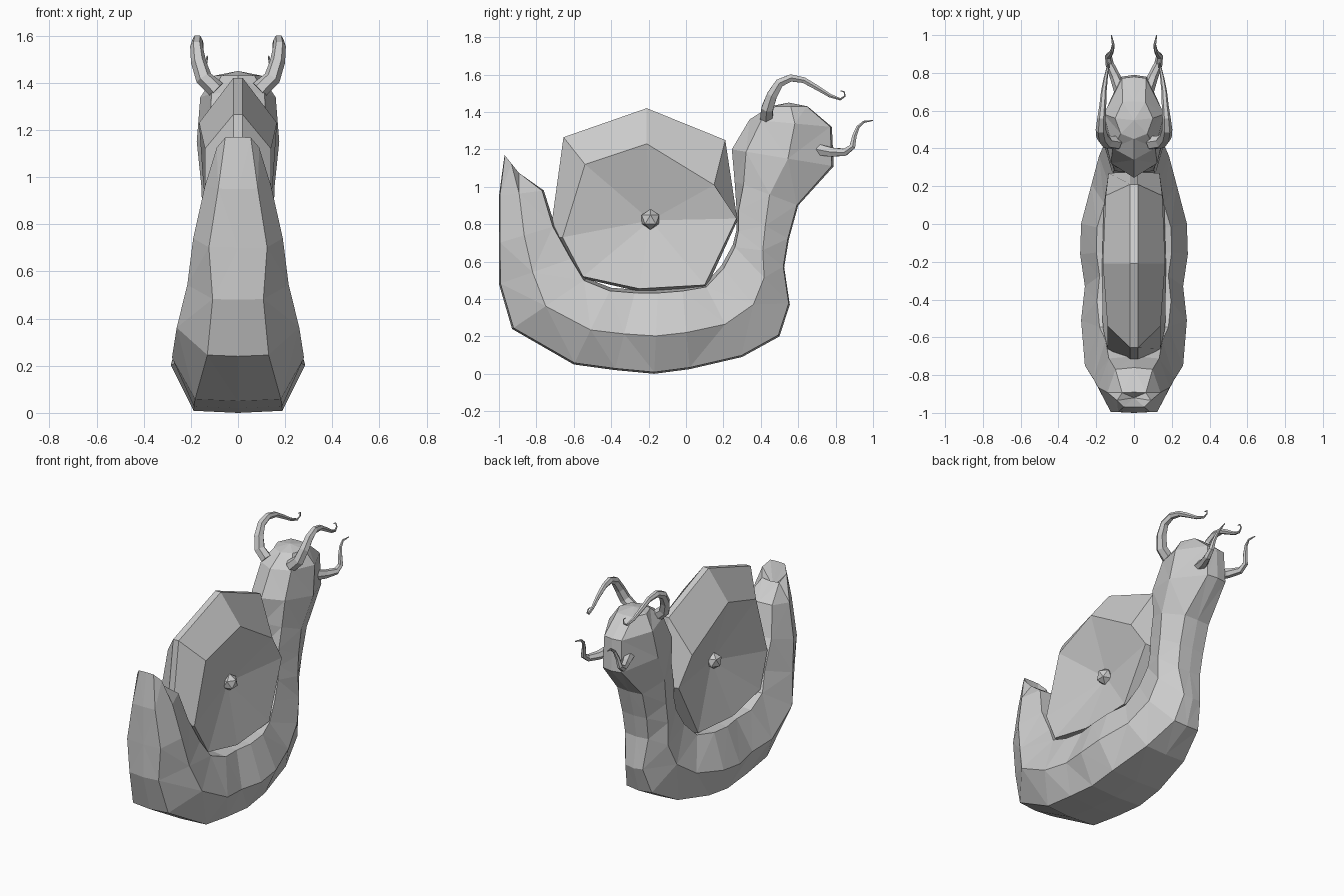
import bpy, bmesh, math
from mathutils import Vector

if "Cube" in bpy.data.objects:
    bpy.data.objects.remove(bpy.data.objects["Cube"])

grey = bpy.data.materials.new("pale grey")
grey.diffuse_color = (0.6, 0.6, 0.6, 1)
grey.use_nodes = True
grey.node_tree.nodes["Principled BSDF"].inputs["Base Color"].default_value = grey.diffuse_color


def finish(name, bm, triangulate=False):
    if triangulate:
        bmesh.ops.triangulate(bm, faces=bm.faces[:])
    bmesh.ops.recalc_face_normals(bm, faces=bm.faces[:])
    me = bpy.data.meshes.new(name)
    bm.to_mesh(me)
    bm.free()
    me.materials.append(grey)
    ob = bpy.data.objects.new(name, me)
    bpy.context.collection.objects.link(ob)
    return ob


def loft(bm, rings, centres):
    """Skin closed rings and close both ends with a fan."""
    vs = [[bm.verts.new(p) for p in r] for r in rings]
    n = len(vs[0])
    for a, b in zip(vs, vs[1:]):
        for i in range(n):
            j = (i + 1) % n
            bm.faces.new((a[i], a[j], b[j], b[i]))
    for r, c in zip((vs[0], vs[-1]), centres):
        m = bm.verts.new(c)
        for i in range(n):
            bm.faces.new((r[i], r[(i + 1) % n], m))


# Body: outer point (y, z), inner point (y, z), half width, outer flat share
sections = [
    (-.97, 1.17, -.89, 1.07, .09, .6),
    (-1.0, .95, -.76, .98, .14, .6),
    (-1.0, .70, -.70, .79, .19, .65),
    (-1.0, .48, -.60, .62, .215, .5),
    (-.93, .24, -.53, .51, .26, .5),
    (-.60, .05, -.40, .46, .28, .65),
    (-.38, .02, -.27, .45, .26, .72),
    (-.17, .00, -.15, .45, .285, .66),
    (.02, .025, -.02, .46, .28, .66),
    (.30, .09, .10, .48, .225, .65),
    (.50, .20, .19, .58, .185, .5),
    (.555, .37, .25, .69, .16, .4),
    (.525, .57, .27, .77, .155, .55),
    (.55, .72, .27, .88, .15, .6),
    (.60, .90, .26, 1.03, .155, .6),
    (.79, 1.11, .245, 1.20, .175, .4),
    (.78, 1.32, .34, 1.36, .16, .4),
    (.65, 1.43, .45, 1.43, .10, .6),
]
rings = []
for k, (oy, oz, iy, iz, w, f) in enumerate(sections):
    top = .86 if k > 13 else .96      # head is pointed behind, trunk is flat
    half = [(0, 0), (f * w, .02), (w, .45), (.7 * w, top), (0, 1)]
    pts = half + [(-x, t) for x, t in half[3:0:-1]]
    rings.append([(x, oy + (iy - oy) * t, oz + (iz - oz) * t) for x, t in pts])
bm = bmesh.new()
loft(bm, rings, [(0, -.92, 1.02), (0, .55, 1.45)])
finish("body", bm, True)

# Shell: narrow ridge, slanted rim, sunken disc on both sides
ridge = [(-.21, 1.42), (.21, 1.25), (.275, .82), (.11, .46),
         (-.25, .44), (-.55, .51), (-.73, .72), (-.655, 1.265)]
face = [(-.21, 1.23, .165), (.15, 1.01, .15), (.27, .83, .135), (.10, .475, .16),
        (-.25, .455, .17), (-.55, .52, .165), (-.66, .73, .14), (-.54, 1.12, .14)]
bm = bmesh.new()
loft(bm, [[(x, y, z) for y, z, x in face],
          [(.02, y, z) for y, z in ridge],
          [(-.02, y, z) for y, z in ridge],
          [(-x, y, z) for y, z, x in face]],
     [(.055, -.19, .82), (-.055, -.19, .82)])
finish("shell", bm)

# Hub knob in the middle of each shell side
for s, side in ((1, "right"), (-1, "left")):
    bm = bmesh.new()
    bmesh.ops.create_icosphere(bm, subdivisions=1, radius=.055)
    bmesh.ops.translate(bm, verts=bm.verts[:], vec=(s * .07, -.19, .825))
    finish("shell_knob_" + side, bm)


def feeler(name, path, sign):
    """Tapered tube; path points are (x, y, z, radius)."""
    pts = [Vector((sign * p[0], p[1], p[2])) for p in path]
    rings = []
    for i, p in enumerate(pts):
        d = (pts[min(i + 1, len(pts) - 1)] - pts[max(i - 1, 0)]).normalized()
        u = Vector((1, 0, 0))
        u = (u - d * u.dot(d)).normalized()
        v = d.cross(u)
        rings.append([p + path[i][3] * (u * math.cos(k * math.pi / 3)
                      + v * math.sin(k * math.pi / 3)) for k in range(6)])
    bm = bmesh.new()
    loft(bm, rings, [pts[0], pts[-1]])
    finish(name, bm)


upper = [(.09, .43, 1.37, .038), (.145, .435, 1.42, .036), (.168, .46, 1.49, .032),
         (.176, .50, 1.555, .027), (.172, .56, 1.582, .022), (.165, .63, 1.57, .018),
         (.16, .70, 1.53, .015), (.15, .77, 1.487, .011), (.14, .825, 1.468, .007),
         (.135, .85, 1.485, .005), (.13, .845, 1.51, .004), (.13, .825, 1.512, .003)]
lower = [(.07, .70, 1.20, .035), (.10, .78, 1.185, .028), (.13, .85, 1.185, .022),
         (.135, .89, 1.215, .018), (.125, .90, 1.27, .014), (.115, .92, 1.32, .01),
         (.11, .95, 1.347, .007), (.12, 1.0, 1.355, .003)]
for s, side in ((1, "right"), (-1, "left")):
    feeler("upper_feeler_" + side, upper, s)
    feeler("lower_feeler_" + side, lower, s)
